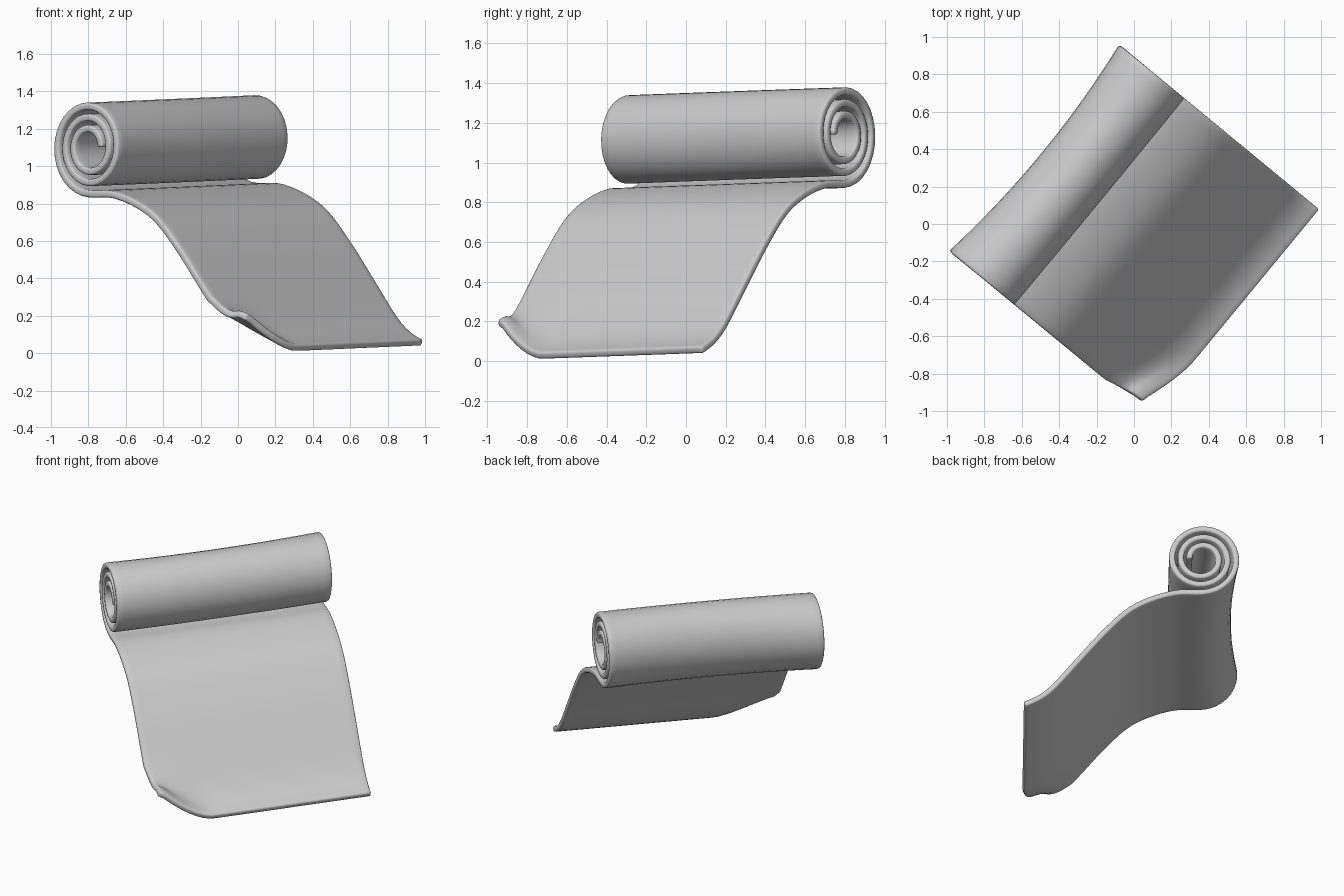
import bpy, bmesh, math
from mathutils import Vector

cube = bpy.data.objects.get("Cube")
if cube:
    bpy.data.objects.remove(cube)

# Directions on the ground: along the roll, and out along the unrolled sheet
ALONG = Vector((0.636, 0.772, 0))
OUT = Vector((0.772, -0.636, 0))
HALF = 0.715
COLUMNS = 32


def clamp(v):
    return max(0.0, min(1.0, v))


def spiral(turns, inner, outer, steps):
    """Centre line of the rolled part, from the core outward."""
    pts = []
    for i in range(steps + 1):
        f = i / steps
        a, r = f * turns * math.tau, inner + (outer - inner) * f
        pts.append(Vector((-0.431 + r * math.cos(a), 1.121 + 1.06 * r * math.sin(a))))
    return pts


def smooth_path(pts, steps):
    """Catmull-Rom curve through all but the first and last points."""
    path = []
    for p0, p1, p2, p3 in zip(pts, pts[1:], pts[2:], pts[3:]):
        for i in range(1, steps + 1):
            f = i / steps
            path.append(0.5 * (2 * p1 + (p2 - p0) * f + (2 * p0 - 5 * p1 + 4 * p2 - p3) * f ** 2
                               + (3 * p1 - p0 - 3 * p2 + p3) * f ** 3))
    return path


def place(s, z, t):
    """Move a profile point along the roll, with waist, tilt and curled corner."""
    if s < -0.21:
        s = -0.21 + (s + 0.21) * (1 - 0.11 * (1 - (t / HALF) ** 2))
    lift = 0.18 * clamp((s - 0.4) / 0.26) * clamp((-t - 0.34) / 0.36) ** 1.5
    z += 0.028 * t + lift
    return OUT * (s - 0.42 * lift) + ALONG * (t - 0.025 + 0.2 * lift) + Vector((0, 0, z))


# Cross-section: the roll, then the sheet flowing down to the ground
roll = spiral(2.75, 0.08, 0.235, 90)
drop = [Vector(p) for p in ((-0.27, 0.868), (-0.1, 0.815), (0.05, 0.725), (0.21, 0.555),
                            (0.37, 0.355), (0.555, 0.13), (0.71, 0.035), (0.86, 0.01))]
profile = roll + smooth_path([Vector((-0.6, 0.9)), roll[-1]] + drop, 5)

# Sheet surface
bm = bmesh.new()
rows = []
for p in profile:
    rows.append([bm.verts.new(place(p.x, p.y, HALF * (2 * j / COLUMNS - 1)))
                 for j in range(COLUMNS + 1)])
for a, b in zip(rows, rows[1:]):
    for j in range(COLUMNS):
        bm.faces.new((a[j], a[j + 1], b[j + 1], b[j]))
bmesh.ops.recalc_face_normals(bm, faces=bm.faces)
mesh = bpy.data.meshes.new("rolled_sheet")
bm.to_mesh(mesh)
bm.free()
sheet = bpy.data.objects.new("rolled_sheet", mesh)
bpy.context.collection.objects.link(sheet)

# Thickness and soft rims
solid = sheet.modifiers.new("thickness", "SOLIDIFY")
solid.thickness, solid.offset = 0.038, 0
rim = sheet.modifiers.new("soft_rim", "BEVEL")
rim.width, rim.segments = 0.011, 2
rim.limit_method, rim.angle_limit = "ANGLE", math.radians(50)

# Plain grey cloth
colour = (0.6, 0.6, 0.6, 1)
grey = bpy.data.materials.new("light_grey")
grey.use_nodes = True
grey.diffuse_color = colour
grey.node_tree.nodes["Principled BSDF"].inputs["Base Color"].default_value = colour
mesh.materials.append(grey)

bpy.context.view_layer.objects.active = sheet
sheet.select_set(True)
bpy.ops.object.shade_smooth_by_angle(angle=math.radians(50))
